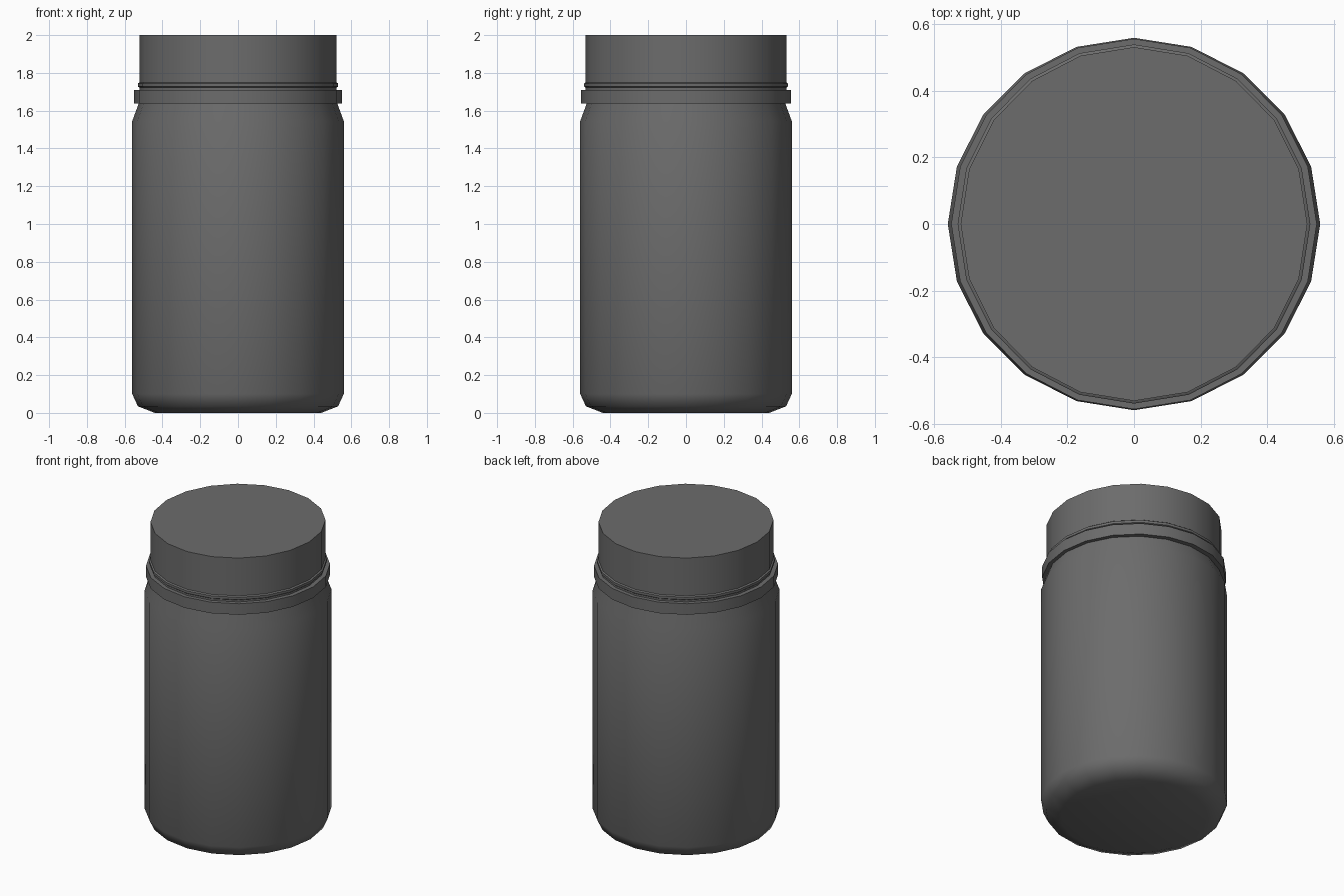
import bpy
import math

cube = bpy.data.objects.get("Cube")
if cube:
    bpy.data.objects.remove(cube, do_unlink=True)

SIDES = 20

grey = bpy.data.materials.new("dark grey")
grey.use_nodes = True
grey.diffuse_color = (0.15, 0.15, 0.15, 1)
grey.node_tree.nodes["Principled BSDF"].inputs["Base Color"].default_value = (0.15, 0.15, 0.15, 1)


def lathe(name, profile, squeeze=1.0, smooth_angle=40):
    """Turn a (radius, height) profile around z and cap both ends."""
    verts, faces = [], []
    for radius, z in profile:
        for i in range(SIDES):
            a = math.tau * i / SIDES
            verts.append((radius * squeeze * math.cos(a), radius * math.sin(a), z))
    for k in range(len(profile) - 1):
        low, high = k * SIDES, (k + 1) * SIDES
        for i in range(SIDES):
            j = (i + 1) % SIDES
            faces.append((low + i, low + j, high + j, high + i))
    faces.append(tuple(reversed(range(SIDES))))
    faces.append(tuple(range(len(verts) - SIDES, len(verts))))
    mesh = bpy.data.meshes.new(name)
    mesh.from_pydata(verts, [], faces)
    mesh.materials.append(grey)
    obj = bpy.data.objects.new(name, mesh)
    bpy.context.collection.objects.link(obj)
    bpy.ops.object.select_all(action="DESELECT")
    obj.select_set(True)
    bpy.context.view_layer.objects.active = obj
    bpy.ops.object.shade_smooth_by_angle(angle=math.radians(smooth_angle))
    return obj


# Jar body with rounded foot and sloping shoulder
lathe("jar_body", [(0.44, 0), (0.53, 0.035), (0.56, 0.10),
                   (0.56, 1.545), (0.525, 1.64), (0.525, 1.66)], smooth_angle=60)

# Collar ring around the neck
lathe("collar_ring", [(0.557, 1.637), (0.557, 1.71)], squeeze=0.987)

# Thin bead under the lid
lathe("lid_bead", [(0.532, 1.722), (0.54, 1.728), (0.54, 1.744), (0.532, 1.75)],
      squeeze=0.982)

# Straight-sided lid with a flat top
lathe("lid", [(0.532, 1.70), (0.532, 2.0)], squeeze=0.98)
